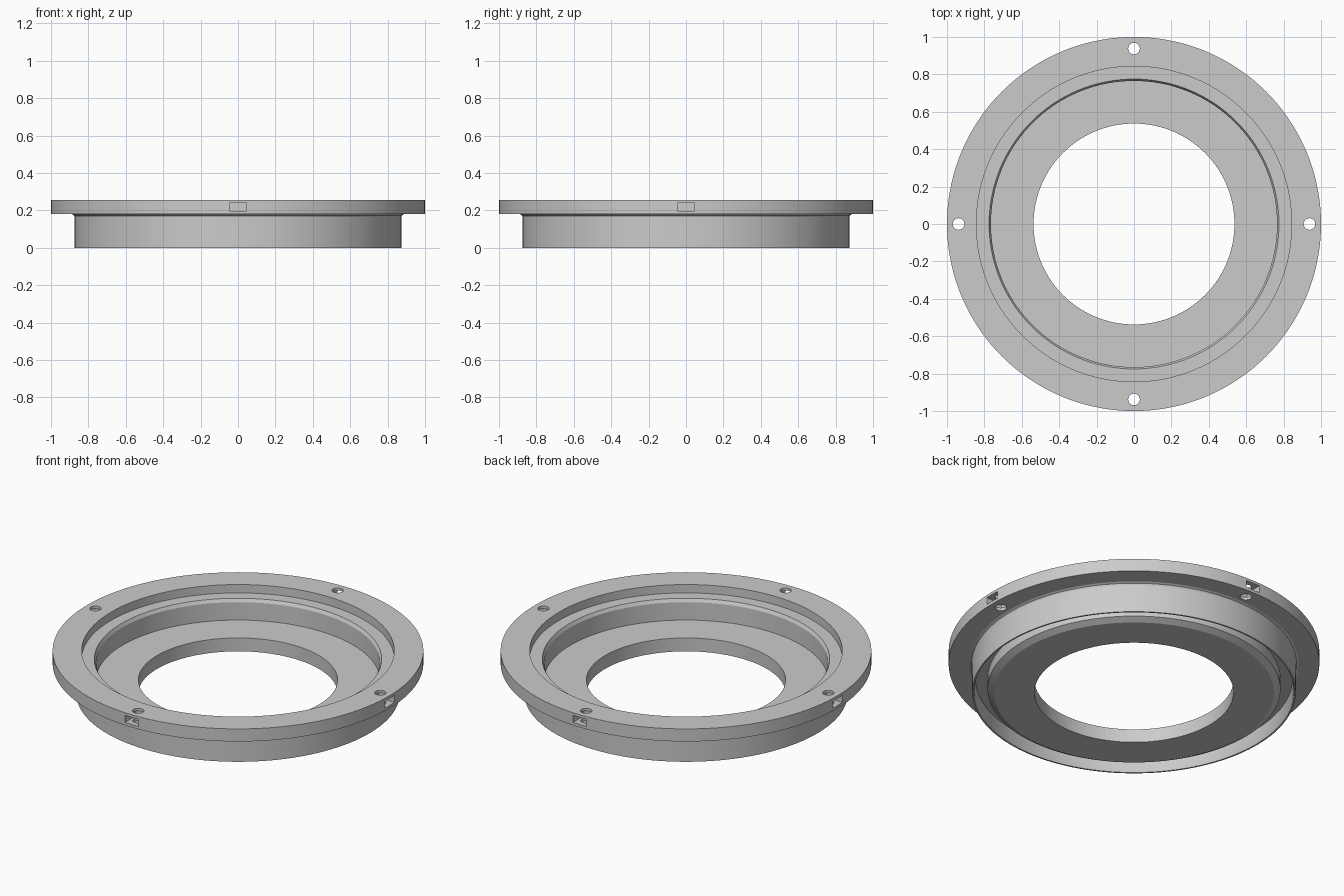
import bpy
import bmesh
import math
from mathutils import Matrix

default = bpy.data.objects.get("Cube")
if default:
    bpy.data.objects.remove(default, do_unlink=True)

# Single grey material
grey = bpy.data.materials.new("light_grey")
grey.use_nodes = True
colour = (0.6, 0.6, 0.6, 1)
grey.diffuse_color = colour
grey.node_tree.nodes["Principled BSDF"].inputs["Base Color"].default_value = colour


def add_object(name, bm):
    bmesh.ops.recalc_face_normals(bm, faces=bm.faces)
    mesh = bpy.data.meshes.new(name)
    bm.to_mesh(mesh)
    bm.free()
    obj = bpy.data.objects.new(name, mesh)
    mesh.materials.append(grey)
    bpy.context.collection.objects.link(obj)
    return obj


def lathe(name, profile, steps=144):
    """Revolve a closed (radius, height) outline around z."""
    bm = bmesh.new()
    verts = [bm.verts.new((r, 0, z)) for r, z in profile]
    edges = [bm.edges.new((a, b)) for a, b in zip(verts, verts[1:] + verts[:1])]
    bmesh.ops.spin(bm, geom=verts + edges, cent=(0, 0, 0), axis=(0, 0, 1),
                   angle=math.tau, steps=steps, use_duplicate=False)
    bmesh.ops.remove_doubles(bm, verts=bm.verts, dist=0.0005)
    return add_object(name, bm)


# Cross-section of the flanged ring
ring = lathe("flanged_ring", [
    (0.537, 0.0), (0.755, 0.0),                    # base plate underside
    (0.79, 0.02), (0.79, 0.085), (0.855, 0.085),   # underside groove
    (0.86, 0.012), (0.864, 0.0), (0.873, 0.0),     # thin outer lip
    (0.873, 0.165), (0.877, 0.174), (0.888, 0.18),  # body and fillet
    (1.0, 0.18), (1.0, 0.255), (0.843, 0.255),     # flange
    (0.843, 0.205), (0.775, 0.205),                # seat ledge
    (0.765, 0.186), (0.765, 0.08), (0.537, 0.08),  # bore and floor
])

# Cutters: four bolt holes and four side pockets in the rim
holes, pockets = bmesh.new(), bmesh.new()
for i in range(4):
    turn = Matrix.Rotation(i * math.pi / 2, 4, "Z")
    bmesh.ops.create_cone(
        holes, cap_ends=True, segments=32, radius1=0.031, radius2=0.031, depth=0.3,
        matrix=turn @ Matrix.Translation((0.938, 0, 0.22)))
    bmesh.ops.create_cube(
        pockets, size=1,
        matrix=turn @ Matrix.Translation((0.97, 0, 0.218)) @ Matrix.Diagonal((0.15, 0.09, 0.042, 1)))

bpy.context.view_layer.objects.active = ring
for name, bm in (("bolt_hole_cutter", holes), ("pocket_cutter", pockets)):
    cutter = add_object(name, bm)
    cutter.hide_render = True
    cut = ring.modifiers.new(name, "BOOLEAN")
    cut.operation = "DIFFERENCE"
    cut.solver = "EXACT"
    cut.object = cutter
    bpy.ops.object.modifier_apply(modifier=cut.name)
    bpy.data.objects.remove(cutter, do_unlink=True)

# Smooth round walls, crisp edges
bpy.ops.object.select_all(action="DESELECT")
ring.select_set(True)
bpy.ops.object.shade_smooth_by_angle(angle=math.radians(20))
